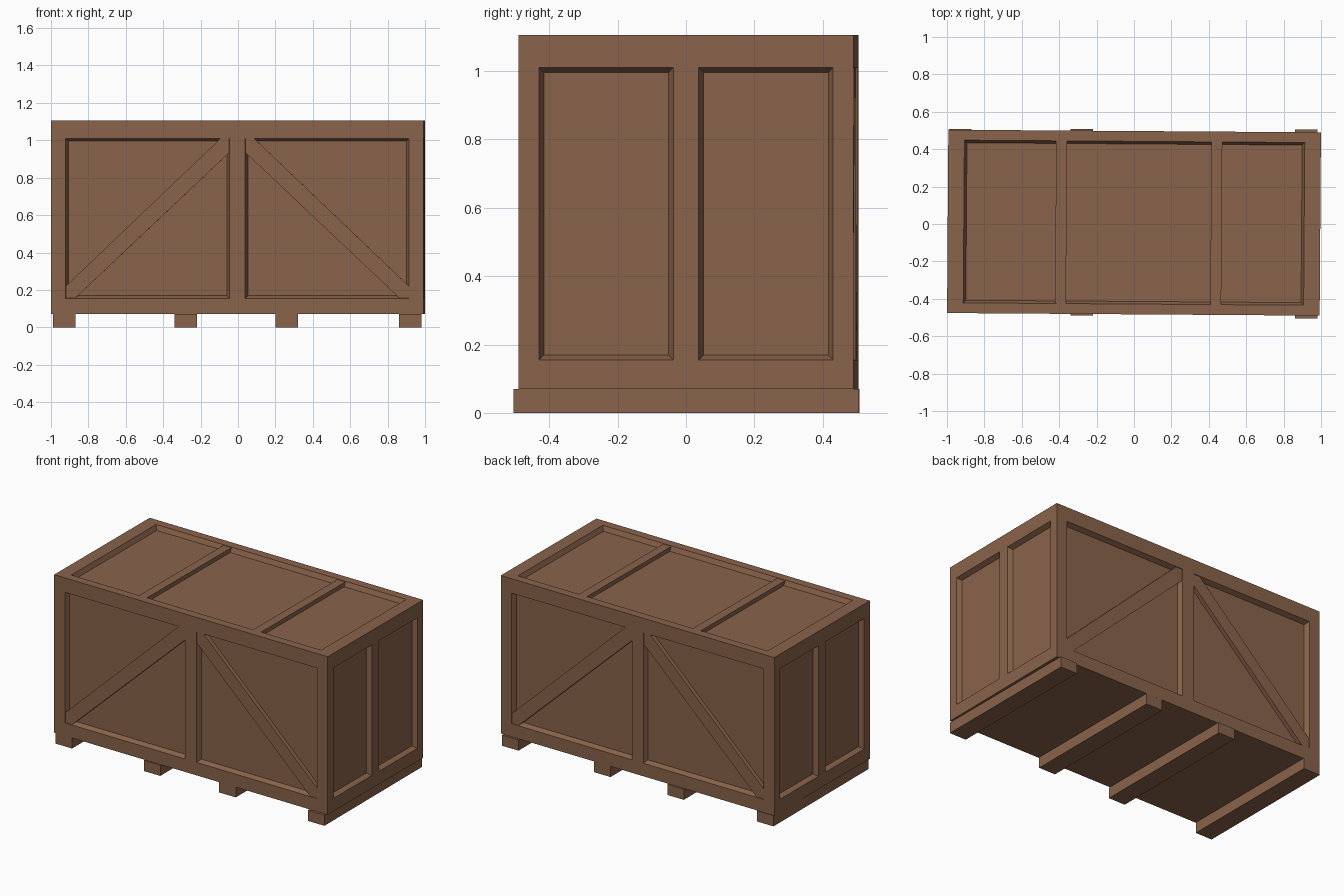
import bpy, bmesh
from mathutils import Matrix, Vector

if "Cube" in bpy.data.objects:
    bpy.data.objects.remove(bpy.data.objects["Cube"], do_unlink=True)

# Body half sizes and heights
HX, HY, Z0, Z1 = 0.996, 0.49, 0.07, 1.105
LOW, HIGH, DEPTH = 0.155, 1.01, 0.03
TILT, SHIFT = -0.007, 0.007

wood = bpy.data.materials.new("brown_wood")
wood.use_nodes = True
color = (0.25, 0.125, 0.069, 1)
wood.diffuse_color = color
bsdf = wood.node_tree.nodes["Principled BSDF"]
bsdf.inputs["Base Color"].default_value = color
bsdf.inputs["Roughness"].default_value = 0.8


def finish(name, bm, turned=True):
    mesh = bpy.data.meshes.new(name)
    bm.to_mesh(mesh)
    bm.free()
    mesh.materials.append(wood)
    obj = bpy.data.objects.new(name, mesh)
    bpy.context.collection.objects.link(obj)
    if turned:
        obj.rotation_euler.z = TILT
        obj.location.y = SHIFT
    return obj


def box(name, lo, hi, turned=True):
    bm = bmesh.new()
    lo, hi = Vector(lo), Vector(hi)
    bmesh.ops.create_cube(bm, size=1, matrix=Matrix.Translation((lo + hi) / 2)
                          @ Matrix.Diagonal((*(hi - lo), 1)))
    return finish(name, bm, turned)


def wall(bm, us, vs, place):
    """Grid of faces whose odd cells become recessed, sloped panels."""
    grid = [[bm.verts.new(place(u, v)) for v in vs] for u in us]
    panels = []
    for i in range(len(us) - 1):
        for j in range(len(vs) - 1):
            f = bm.faces.new((grid[i][j], grid[i + 1][j],
                              grid[i + 1][j + 1], grid[i][j + 1]))
            f.normal_update()
            if i % 2 and j % 2:
                panels.append(f)
    if panels:
        bmesh.ops.inset_individual(bm, faces=panels, thickness=0.014,
                                   depth=-DEPTH, use_even_offset=True)


# Crate body with recessed panels on all four sides and the lid
body = bmesh.new()
heights = [Z0, LOW, HIGH, Z1]
long_cols = [-HX, -0.918, -0.042, 0.042, 0.918, HX]
short_cols = [-HY, -0.43, -0.037, 0.037, 0.43, HY]
for s in (1, -1):
    wall(body, long_cols, heights, lambda u, v: (s * u, -s * HY, v))
    wall(body, short_cols, heights, lambda u, v: (s * HX, s * u, v))
wall(body, [-HX, -0.91, 0.91, HX], [-HY, -0.435, 0.435, HY],
     lambda u, v: (u, v, Z1))
wall(body, [-HX, HX], [-HY, HY], lambda u, v: (u, -v, Z0))
bmesh.ops.remove_doubles(body, verts=body.verts, dist=0.0001)
finish("crate_body", body)

# Lid cross battens
for name, x in (("right_lid_batten", -0.39), ("left_lid_batten", 0.44)):
    box(name, (x - 0.029, -0.435, Z1 - DEPTH), (x + 0.029, 0.435, Z1 - 0.003))

# Diagonal braces, high at the middle post and low at the corners
brace = [(0.042, HIGH), (0.09, HIGH), (0.918, 0.22),
         (0.918, LOW), (0.868, LOW), (0.042, 0.935)]
for face, sy in (("front", -1), ("back", 1)):
    for side, sx in (("left", 1), ("right", -1)):
        bm = bmesh.new()
        base = bm.faces.new([bm.verts.new((sx * x, sy * (HY - DEPTH), z))
                             for x, z in brace])
        out = bmesh.ops.extrude_face_region(bm, geom=[base])["geom"]
        bmesh.ops.translate(bm, vec=(0, sy * (DEPTH - 0.003), 0),
                            verts=[v for v in out if isinstance(v, bmesh.types.BMVert)])
        bmesh.ops.recalc_face_normals(bm, faces=bm.faces)
        finish(f"{face}_{side}_brace", bm)

# Skids under the crate, each laid slightly differently
skids = [(-0.93, -0.475, 0.508), (-0.28, -0.49, 0.508),
         (0.26, -0.48, 0.495), (0.92, -0.505, 0.505)]
for n, (x, y0, y1) in enumerate(skids, 1):
    box(f"skid_{n}", (x - 0.06, y0, 0), (x + 0.06, y1, Z0), turned=False)
